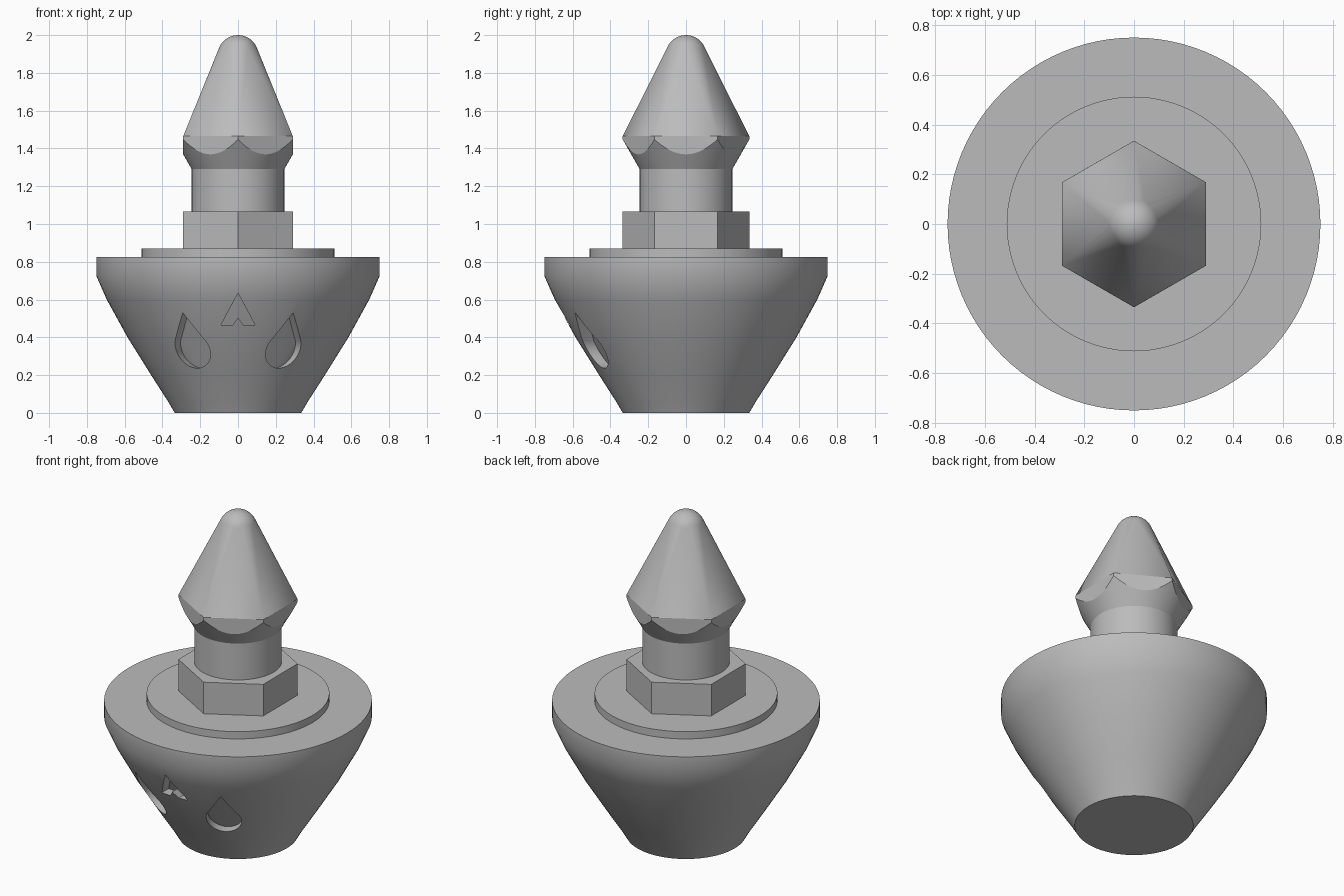
import bpy
import bmesh
from math import sin, cos, pi, radians, sqrt
from mathutils import Vector

if "Cube" in bpy.data.objects:
    bpy.data.objects.remove(bpy.data.objects["Cube"])

grey = bpy.data.materials.new("mid_grey")
grey.use_nodes = True
grey.diffuse_color = (0.5, 0.5, 0.5, 1)
grey.node_tree.nodes["Principled BSDF"].inputs["Base Color"].default_value = (0.5, 0.5, 0.5, 1)

SEG = 96
BASE = [(0.335, 0), (0.37, 0.06), (0.46, 0.2), (0.585, 0.4),
        (0.695, 0.6), (0.75, 0.725), (0.75, 0.825)]


def finish(bm, name):
    bmesh.ops.recalc_face_normals(bm, faces=bm.faces)
    mesh = bpy.data.meshes.new(name)
    bm.to_mesh(mesh)
    bm.free()
    mesh.materials.append(grey)
    obj = bpy.data.objects.new(name, mesh)
    bpy.context.collection.objects.link(obj)
    return obj


def activate(obj):
    bpy.ops.object.select_all(action='DESELECT')
    obj.select_set(True)
    bpy.context.view_layer.objects.active = obj


def smooth(obj, angle):
    activate(obj)
    bpy.ops.object.shade_smooth_by_angle(angle=radians(angle))


def lathe(name, profile, sides=SEG):
    """Closed solid of revolution, first corner on the y axis."""
    bm = bmesh.new()
    rings = []
    for r, z in profile:
        rings.append([bm.verts.new((r * sin(2 * pi * i / sides), r * cos(2 * pi * i / sides), z))
                      for i in range(sides)])
    for a, b in zip(rings, rings[1:]):
        for i in range(sides):
            j = (i + 1) % sides
            bm.faces.new((a[i], a[j], b[j], b[i]))
    bm.faces.new(rings[0])
    bm.faces.new(rings[-1])
    return finish(bm, name)


def base_radius(z):
    for (r0, z0), (r1, z1) in zip(BASE, BASE[1:]):
        if z <= z1:
            return r0 + (r1 - r0) * (z - z0) / (z1 - z0)
    return BASE[-1][0]


def carve(body, outline, turn, depth):
    """Cut an outline (sideways, z) radially into the body, its floor following the slope."""
    out = Vector((sin(turn), -cos(turn), 0))
    side = Vector((cos(turn), sin(turn), 0))
    bm = bmesh.new()
    rings = []
    for offset in (0.15, -depth):
        ring = []
        for s, z in outline:
            reach = sqrt(base_radius(z) ** 2 - s * s) + offset
            ring.append(bm.verts.new(out * reach + side * s + Vector((0, 0, z))))
        rings.append(ring)
    n = len(outline)
    for i in range(n):
        j = (i + 1) % n
        bm.faces.new((rings[0][i], rings[0][j], rings[1][j], rings[1][i]))
    caps = [bm.faces.new(ring) for ring in rings]
    bmesh.ops.triangulate(bm, faces=caps)
    cutter = finish(bm, "cutter")
    cutter.hide_render = True
    mod = body.modifiers.new("carve", 'BOOLEAN')
    mod.operation = 'DIFFERENCE'
    mod.solver = 'EXACT'
    mod.object = cutter
    activate(body)
    bpy.ops.object.modifier_apply(modifier=mod.name)
    bpy.data.objects.remove(cutter)


# Tapered base with two drop-shaped eye recesses and a notched nose recess
base = lathe("base", BASE)
drop = [(0, 0.53)]
for k in range(25):
    a = radians(155 + 230 * k / 24)
    drop.append((0.1 * cos(a), 0.337 + 0.1 * sin(a)))
for sign in (-1, 1):
    carve(base, drop, sign * radians(26.5), 0.065)
nose = [(0, 0.635), (-0.09, 0.465), (-0.028, 0.465), (0, 0.505), (0.028, 0.465), (0.09, 0.465)]
carve(base, nose, 0, 0.065)
smooth(base, 35)

# Flange disc, hexagonal collar and round neck
smooth(lathe("flange_disc", [(0.512, 0.825), (0.512, 0.87)]), 30)
lathe("hex_collar", [(0.335, 0.87), (0.335, 1.065)], 6)
smooth(lathe("neck", [(0.245, 1.065), (0.245, 1.29)]), 30)

# Pointed head: chamfered hexagon running up to a rounded tip
FLAT, NECK, SHOULDER = 0.29, 0.245, 1.465
bm = bmesh.new()
for i in range(SEG):
    a = 2 * pi * i / SEG
    away = (a % (pi / 3)) - pi / 6
    r = FLAT / cos(away)
    bm.verts.new((NECK * sin(a), NECK * cos(a), 1.29))
    bm.verts.new((r * sin(a), r * cos(a), 1.29 + (r - NECK) * 1.75))
    if i % (SEG // 6) == 0:
        bm.verts.new((r * sin(a), r * cos(a), SHOULDER))
    for k in range(9):
        t = radians(22 + 7.5 * k)
        bm.verts.new((0.108 * cos(t) * sin(a), 0.108 * cos(t) * cos(a), 1.892 + 0.108 * sin(t)))
bm.verts.new((0, 0, 2))
hull = bmesh.ops.convex_hull(bm, input=bm.verts)
spare = [v for v in bm.verts if not v.link_faces]
bmesh.ops.delete(bm, geom=spare, context='VERTS')
bmesh.ops.dissolve_limit(bm, angle_limit=radians(0.5), verts=bm.verts, edges=bm.edges)
smooth(finish(bm, "pointed_head"), 18)
